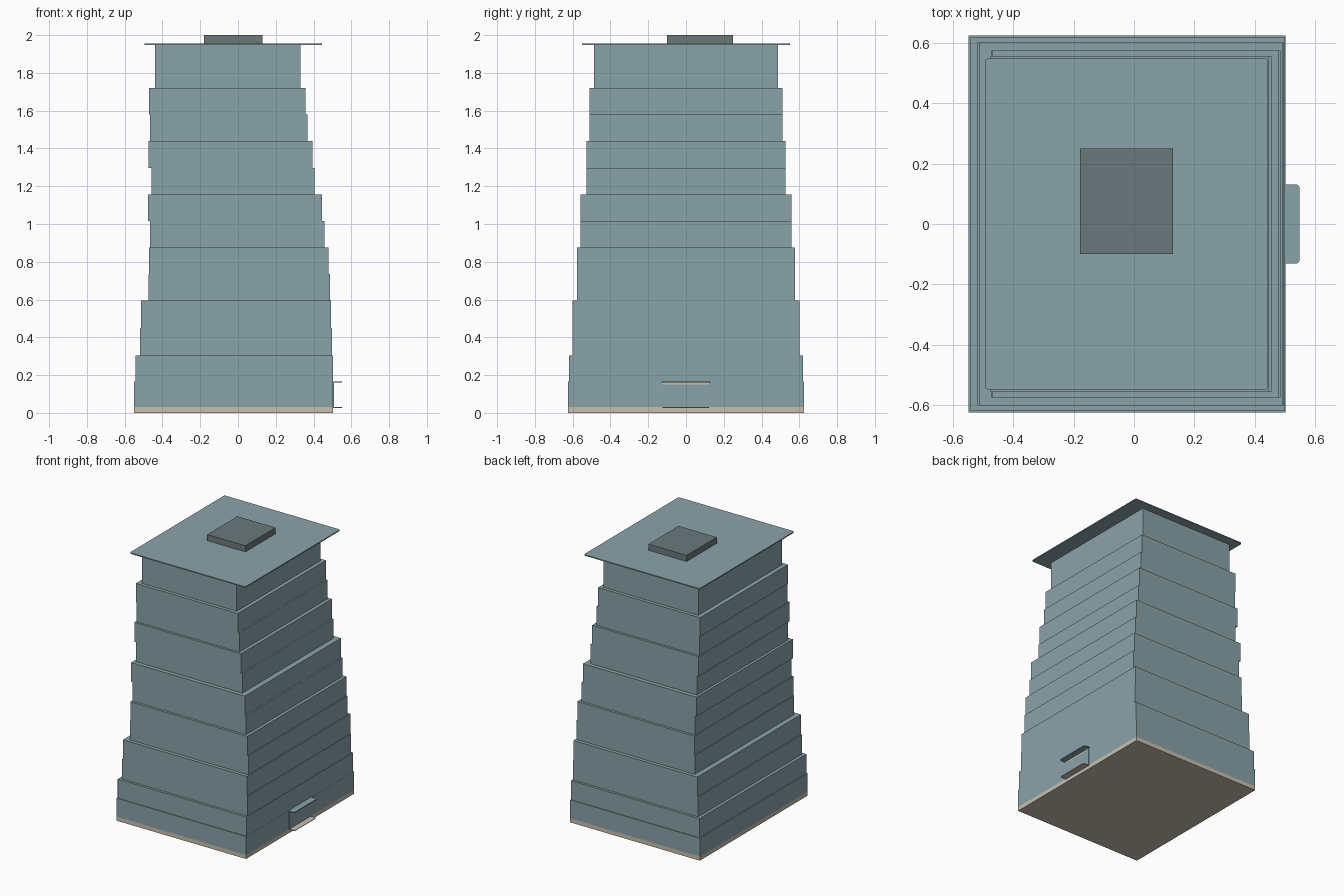
import bpy
import bmesh

cube = bpy.data.objects.get("Cube")
if cube:
    bpy.data.objects.remove(cube, do_unlink=True)


def make_material(name, rgb):
    mat = bpy.data.materials.new(name)
    mat.use_nodes = True
    mat.diffuse_color = (*rgb, 1)
    mat.node_tree.nodes["Principled BSDF"].inputs["Base Color"].default_value = (*rgb, 1)
    return mat


wall = make_material("blue_grey_wall", (0.254, 0.366, 0.402))
cream = make_material("cream_stone", (0.58, 0.52, 0.43))
dark = make_material("dark_grey", (0.147, 0.190, 0.202))


def box(name, x, y, z, mat, corner=0, rounded=lambda e: True):
    """Box from (min, max) ranges, with optional rounded upright corners."""
    bm = bmesh.new()
    bmesh.ops.create_cube(bm, size=1)
    for v in bm.verts:
        v.co = [r[0] + (c + 0.5) * (r[1] - r[0]) for r, c in zip((x, y, z), v.co)]
    if corner:
        upright = [e for e in bm.edges
                   if abs(e.verts[0].co.z - e.verts[1].co.z) > 1e-4 and rounded(e)]
        bmesh.ops.bevel(bm, geom=upright, offset=corner, segments=3,
                        profile=0.5, affect='EDGES')
    mesh = bpy.data.meshes.new(name)
    bm.to_mesh(mesh)
    bm.free()
    mesh.materials.append(mat)
    obj = bpy.data.objects.new(name, mesh)
    bpy.context.collection.objects.link(obj)
    return obj


# Plinth
box("plinth", (-0.55, 0.503), (-0.625, 0.625), (0, 0.03), cream)

# Storeys stacked upward: top height, left x, right x, half depth
storeys = [
    (0.165, -0.55, 0.503, 0.625),
    (0.305, -0.543, 0.502, 0.62),
    (0.45, -0.52, 0.498, 0.602),
    (0.595, -0.513, 0.493, 0.602),
    (0.735, -0.475, 0.487, 0.576),
    (0.875, -0.472, 0.48, 0.576),
    (1.015, -0.465, 0.457, 0.558),
    (1.155, -0.477, 0.446, 0.558),
    (1.297, -0.458, 0.405, 0.528),
    (1.44, -0.473, 0.394, 0.528),
    (1.58, -0.466, 0.368, 0.511),
    (1.72, -0.472, 0.357, 0.511),
    (1.947, -0.44, 0.33, 0.486),
]
base = 0.03
for i, (top, left, right, depth) in enumerate(storeys):
    box(f"storey_{i + 1}", (left, right), (-depth, depth), (base, top), wall)
    base = top

# Roof slab and roof housing
box("roof_slab", (-0.495, 0.445), (-0.55, 0.55), (1.947, 1.955), wall, 0.012)
box("roof_housing", (-0.18, 0.13), (-0.10, 0.25), (1.955, 2.0), dark)

# Entrance: door panel, lintel, canopy and step
outer = lambda e: e.verts[0].co.x > 0.53
box("door_panel", (0.50, 0.507), (-0.125, 0.122), (0.03, 0.15), wall)
box("door_lintel", (0.50, 0.507), (-0.125, 0.122), (0.15, 0.16), cream)
box("door_canopy", (0.50, 0.55), (-0.131, 0.131), (0.160, 0.166), wall, 0.012, outer)
box("door_step", (0.50, 0.55), (-0.125, 0.122), (0.026, 0.030), cream, 0.012, outer)
